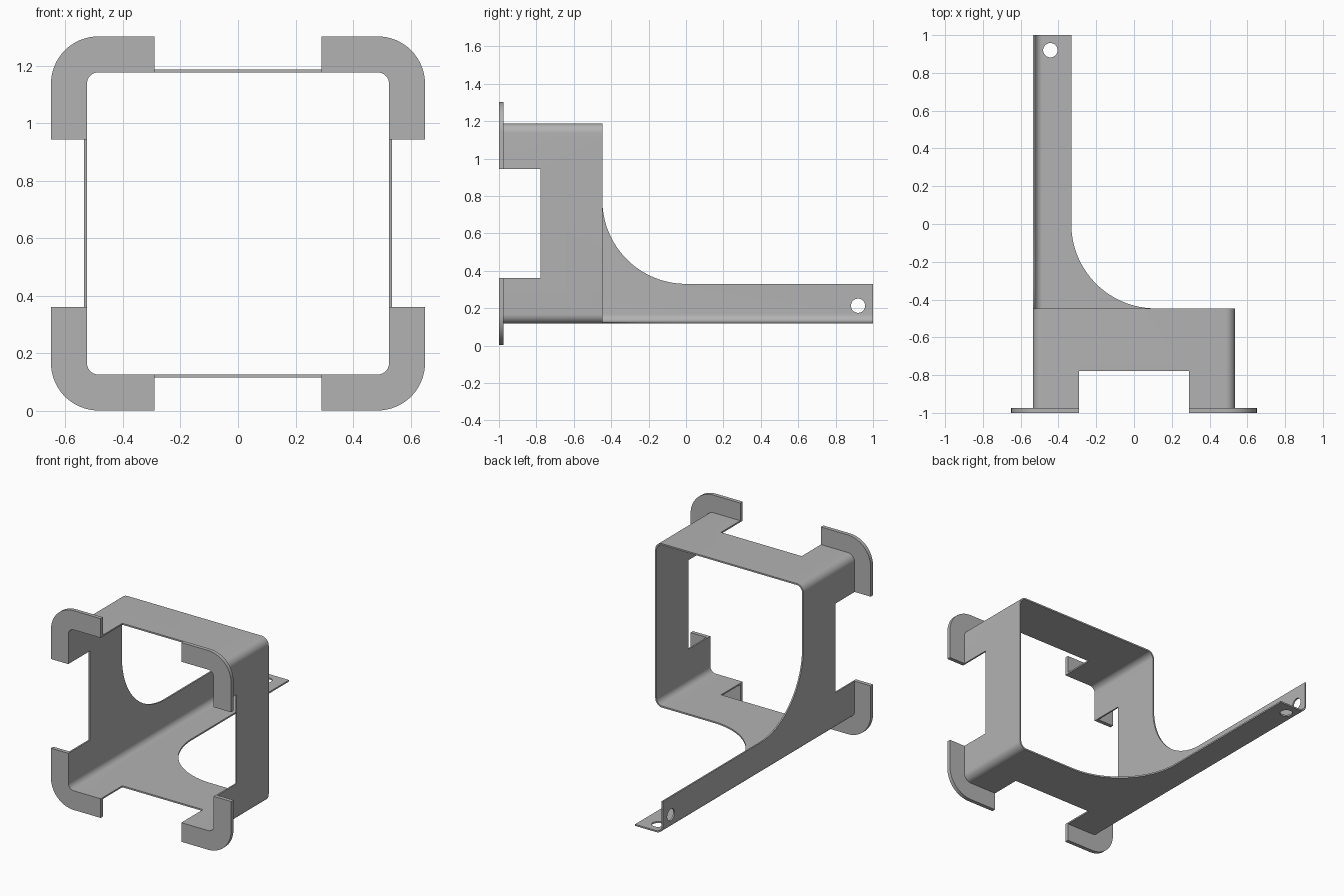
import bpy, bmesh
from math import sin, cos, pi, radians

cube = bpy.data.objects.get("Cube")
if cube:
    bpy.data.objects.remove(cube)

MID = 0.652       # height of the sleeve axis
CORNER = 0.485    # centre of every rounded corner, from the axis
INNER, OUTER, RIM = 0.04, 0.05, 0.165   # corner radii
FRONT, LIP, BACK, END = -1, -0.975, -0.447, 1
NOTCH, NOTCH_BACK = 0.291, -0.777
ARM_X, ARM_Z, SWEEP = -0.332, 0.33, 0.447

metal = bpy.data.materials.new("grey_metal")
metal.use_nodes = True
grey = (0.45, 0.45, 0.45, 1)
metal.diffuse_color = grey
metal.node_tree.nodes["Principled BSDF"].inputs["Base Color"].default_value = grey


def arc(cx, cy, r, start, stop, n=10):
    angles = [radians(start + (stop - start) * i / n) for i in range(n + 1)]
    return [(cx + r * cos(a), cy + r * sin(a)) for a in angles]


def prism(name, outline, axis, lo, hi):
    """Extrude a 2D outline along an axis."""
    place = {"x": lambda u, v, w: (w, u, v),
             "y": lambda u, v, w: (u, w, v),
             "z": lambda u, v, w: (u, v, w)}[axis]
    bm = bmesh.new()
    base = [bm.verts.new(place(u, v, lo)) for u, v in outline]
    top = [bm.verts.new(place(u, v, hi)) for u, v in outline]
    bm.faces.new(base)
    bm.faces.new(top[::-1])
    for i in range(len(base)):
        j = (i + 1) % len(base)
        bm.faces.new((base[i], top[i], top[j], base[j]))
    bmesh.ops.recalc_face_normals(bm, faces=bm.faces)
    mesh = bpy.data.meshes.new(name)
    bm.to_mesh(mesh)
    bm.free()
    mesh.materials.append(metal)
    obj = bpy.data.objects.new(name, mesh)
    bpy.context.collection.objects.link(obj)
    return obj


def cut(obj, cutters):
    """Subtract the cutters, then discard them."""
    for cutter in cutters:
        mod = obj.modifiers.new(cutter.name, "BOOLEAN")
        mod.operation, mod.solver, mod.object = "DIFFERENCE", "EXACT", cutter
    graph = bpy.context.evaluated_depsgraph_get()
    mesh = bpy.data.meshes.new_from_object(obj.evaluated_get(graph))
    obj.modifiers.clear()
    obj.data = mesh
    for cutter in cutters:
        bpy.data.objects.remove(cutter)


def smooth(obj):
    bpy.ops.object.select_all(action="DESELECT")
    obj.select_set(True)
    bpy.context.view_layer.objects.active = obj
    bpy.ops.object.shade_smooth_by_angle(angle=radians(30))


def rounded_square(r):
    pts = []
    for k, (sx, sz) in enumerate([(1, 1), (-1, 1), (-1, -1), (1, -1)]):
        pts += arc(sx * CORNER, MID + sz * CORNER, r, 90 * k, 90 * k + 90)
    return pts


def box(u0, u1, v0, v1):
    return [(u0, v0), (u1, v0), (u1, v1), (u0, v1)]


# Sheet metal sleeve with its angled rear arm, cut from one long tube
sleeve = prism("sleeve_and_arm", rounded_square(OUTER), "y", LIP, END)
side_sweep = [(BACK, 2)] + arc(0, ARM_Z + SWEEP, SWEEP, 180, 270, 32) + [(2, ARM_Z), (2, 2)]
floor_sweep = [(2, BACK)] + arc(ARM_X + SWEEP, 0, SWEEP, 270, 180, 32) + [(ARM_X, 2), (2, 2)]
cut(sleeve, [
    prism("bore", rounded_square(INNER), "y", -2, 2),
    prism("side_notch", box(-2, NOTCH_BACK, MID - NOTCH, MID + NOTCH), "x", -2, 2),
    prism("top_notch", box(-NOTCH, NOTCH, -2, NOTCH_BACK), "z", -2, 2),
    prism("side_sweep", side_sweep, "x", -2, 2),
    prism("floor_sweep", floor_sweep, "z", -2, 2),
    prism("side_hole", arc(0.92, 0.213, 0.038, 0, 348.75, 31), "x", -2, 2),
    prism("floor_hole", arc(-0.443, 0.92, 0.038, 0, 348.75, 31), "z", -2, 2),
])
smooth(sleeve)

# Four corner flanges around the front opening
for side, sx in (("left", 1), ("right", -1)):
    for level, sz in (("upper", 1), ("lower", -1)):
        rim = [(CORNER + RIM, NOTCH)] + arc(CORNER, CORNER, RIM, 0, 90, 16) + [(NOTCH, CORNER + RIM)]
        lip = [(NOTCH, CORNER + INNER)] + arc(CORNER, CORNER, INNER, 90, 0) + [(CORNER + INNER, NOTCH)]
        outline = [(sx * u, MID + sz * v) for u, v in rim + lip]
        smooth(prism(f"{level}_{side}_flange", outline, "y", FRONT, LIP))
